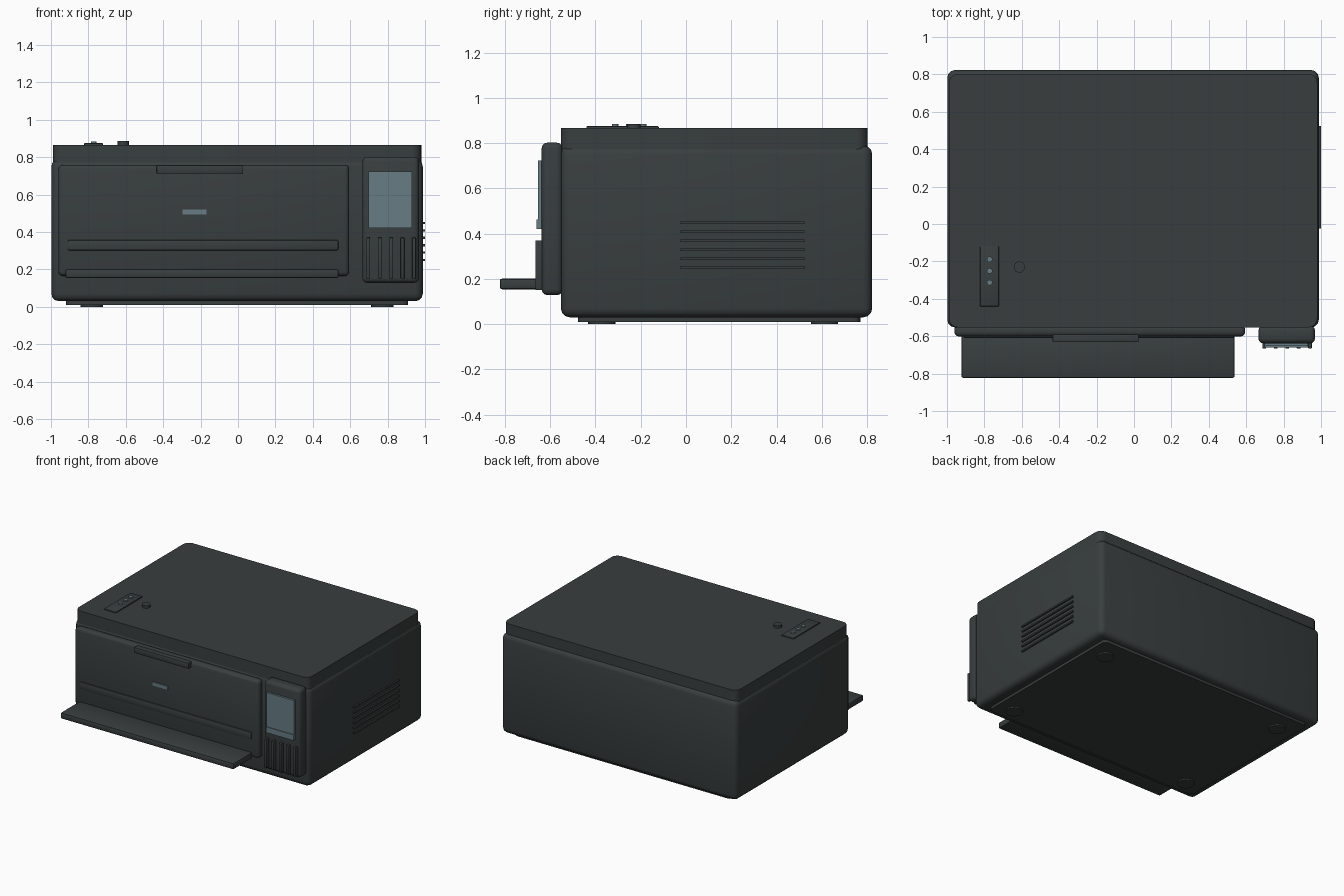
import bpy, bmesh, math
from mathutils import Matrix

if "Cube" in bpy.data.objects:
    bpy.data.objects.remove(bpy.data.objects["Cube"])


def material(name, rgb):
    m = bpy.data.materials.new(name)
    m.diffuse_color = (*rgb, 1.0)
    m.use_nodes = True
    m.node_tree.nodes["Principled BSDF"].inputs["Base Color"].default_value = m.diffuse_color
    return m


CHARCOAL = material("charcoal plastic", (0.040, 0.048, 0.048))
BLUE_GREY = material("blue grey glass", (0.135, 0.205, 0.235))


def finish(name, bm, mat):
    bmesh.ops.recalc_face_normals(bm, faces=bm.faces)
    me = bpy.data.meshes.new(name)
    bm.to_mesh(me)
    bm.free()
    me.materials.append(mat)
    ob = bpy.data.objects.new(name, me)
    bpy.context.collection.objects.link(ob)
    bpy.ops.object.select_all(action='DESELECT')
    ob.select_set(True)
    bpy.context.view_layer.objects.active = ob
    bpy.ops.object.shade_smooth_by_angle(angle=math.radians(35))
    return ob


def box(name, x, y, z, mat=CHARCOAL, bevel=0.0, segments=3, axis=None):
    """Box from (min, max) ranges; axis limits the bevel to edges along that axis."""
    bm = bmesh.new()
    bmesh.ops.create_cube(bm, size=1)
    for v in bm.verts:
        for i, (lo, hi) in enumerate((x, y, z)):
            v.co[i] = (lo + hi) / 2 + v.co[i] * (hi - lo)
    if bevel:
        edges = list(bm.edges)
        if axis is not None:
            edges = [e for e in edges
                     if abs(e.verts[0].co[axis] - e.verts[1].co[axis]) > 1e-5]
        bmesh.ops.bevel(bm, geom=edges, offset=bevel, segments=segments,
                        profile=0.5, affect='EDGES', clamp_overlap=True)
    return finish(name, bm, mat)


def disc(name, x, y, z, r, mat=CHARCOAL, sides=24):
    bm = bmesh.new()
    bmesh.ops.create_cone(bm, cap_ends=True, segments=sides, radius1=r, radius2=r,
                          depth=z[1] - z[0],
                          matrix=Matrix.Translation((x, y, (z[0] + z[1]) / 2)))
    return finish(name, bm, mat)


# Main housing, scanner lid and base
box("housing", (-0.998, 0.988), (-0.553, 0.823), (0.03, 0.79), bevel=0.04)
box("scanner_lid", (-0.99, 0.98), (-0.553, 0.803), (0.77, 0.866),
    bevel=0.05, segments=5, axis=2)
box("base_plate", (-0.92, 0.91), (-0.478, 0.77), (0.01, 0.06), bevel=0.03, axis=2)

# Feet
for i, x in enumerate((-0.782, 0.772)):
    for j, y in enumerate((-0.372, 0.612)):
        disc(f"foot_{i}{j}", x, y, (0.0, 0.02), 0.06)

# Front door with handle, paper slot, badge plate and output tray
box("front_door", (-0.96, 0.594), (-0.601, -0.54), (0.165, 0.758), bevel=0.022)
box("door_handle", (-0.435, 0.025), (-0.632, -0.59), (0.712, 0.757), bevel=0.006, segments=2)
box("paper_slot_cover", (-0.91, 0.536), (-0.61, -0.59), (0.302, 0.357), bevel=0.008, segments=2)
box("badge_plate", (-0.296, -0.168), (-0.608, -0.599), (0.493, 0.519), BLUE_GREY)
box("output_tray", (-0.923, 0.538), (-0.823, -0.59), (0.154, 0.201), bevel=0.01, segments=2)

# Control panel on the right with screen and ribs
box("control_panel", (0.665, 0.968), (-0.638, -0.545), (0.128, 0.802), bevel=0.026)
box("screen", (0.698, 0.93), (-0.653, -0.63), (0.425, 0.722), BLUE_GREY)
box("screen_lower_strip", (0.698, 0.93), (-0.66, -0.63), (0.42, 0.463), BLUE_GREY)
for i in range(5):
    x = 0.697 + i * 0.061
    box(f"panel_rib_{i}", (x - 0.01, x + 0.01), (-0.666, -0.63), (0.15, 0.37),
        bevel=0.004, segments=2)

# Side ventilation slats
for i in range(6):
    z = 0.25 + i * 0.0395
    box(f"vent_slat_{i}", (0.97, 1.0), (-0.024, 0.523), (z - 0.006, z + 0.006))

# Buttons on the lid
box("button_plate", (-0.823, -0.722), (-0.44, -0.12), (0.86, 0.875), bevel=0.004, segments=2)
for i in range(3):
    disc(f"indicator_{i}", -0.772, -0.313 + i * 0.062, (0.87, 0.884), 0.015, BLUE_GREY, 16)
disc("power_button", -0.613, -0.23, (0.86, 0.885), 0.03)
